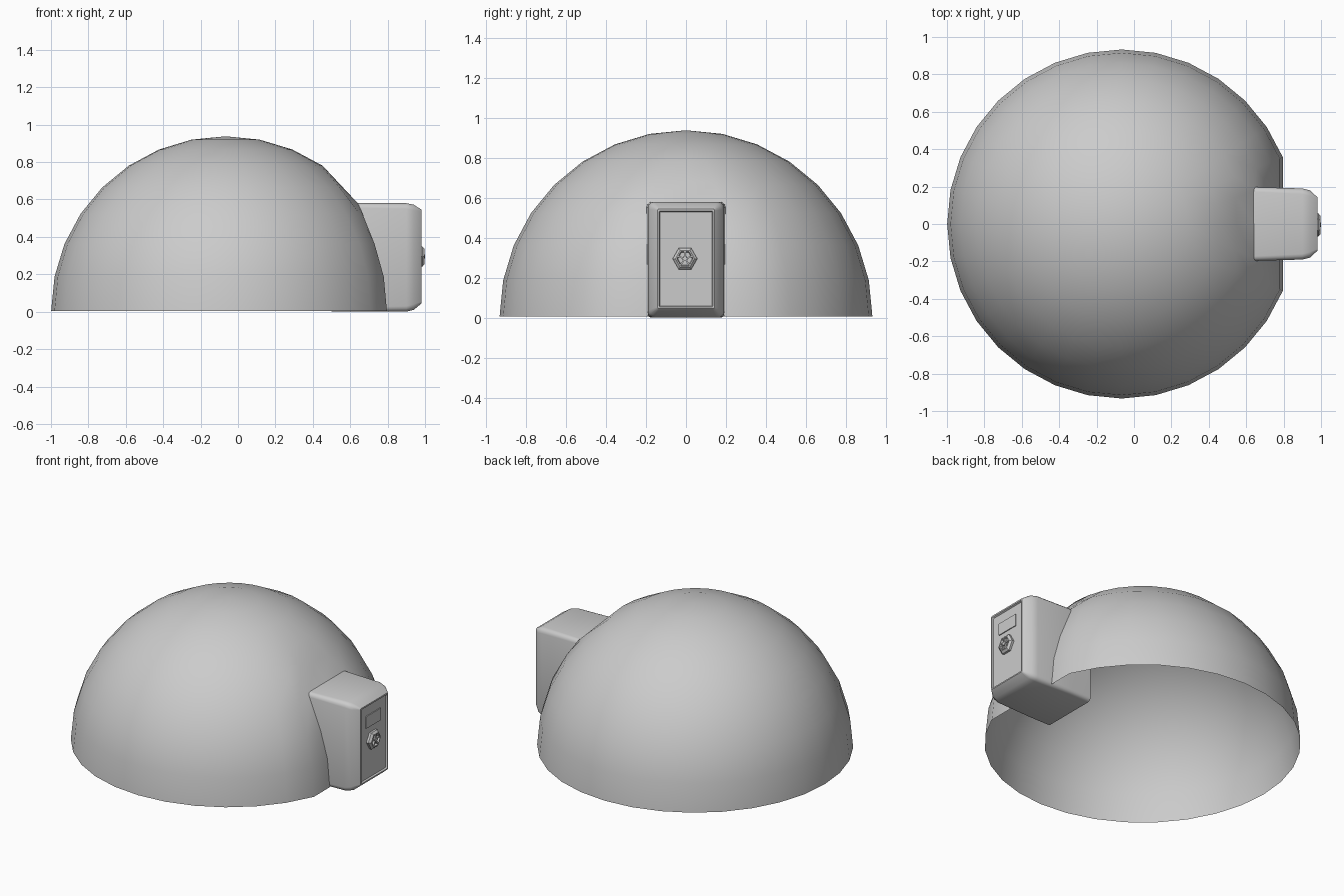
import bpy
import bmesh
from math import cos, sin, pi, radians
from mathutils import Vector

cube = bpy.data.objects.get("Cube")
if cube:
    bpy.data.objects.remove(cube)

grey = bpy.data.materials.new("plain_grey")
grey.use_nodes = True
colour = (0.6, 0.6, 0.6, 1)
grey.diffuse_color = colour
grey.node_tree.nodes["Principled BSDF"].inputs["Base Color"].default_value = colour


def finish(name, bm, fix_normals=True):
    """Turn a bmesh into a smooth-shaded object with sharp edges kept."""
    if fix_normals:
        bmesh.ops.recalc_face_normals(bm, faces=bm.faces)
    mesh = bpy.data.meshes.new(name)
    bm.to_mesh(mesh)
    bm.free()
    mesh.materials.append(grey)
    obj = bpy.data.objects.new(name, mesh)
    bpy.context.collection.objects.link(obj)
    bpy.ops.object.select_all(action='DESELECT')
    obj.select_set(True)
    bpy.context.view_layer.objects.active = obj
    bpy.ops.object.shade_smooth_by_angle(angle=radians(35))
    return obj


def loft(name, rings):
    """Skin a row of equal-sized rings and cap both ends."""
    bm = bmesh.new()
    loops = [[bm.verts.new(p) for p in ring] for ring in rings]
    n = len(rings[0])
    for a, b in zip(loops, loops[1:]):
        for k in range(n):
            m = (k + 1) % n
            bm.faces.new((a[k], a[m], b[m], b[k]))
    bm.faces.new(loops[0])
    bm.faces.new(loops[-1])
    return finish(name, bm)


def rounded_ring(x, half, low, high, r, steps=3):
    """Rounded rectangle lying across the x axis."""
    pts = []
    corners = ((half - r, high - r), (r - half, high - r),
               (r - half, low + r), (half - r, low + r))
    for q, (y, z) in enumerate(corners):
        for s in range(steps + 1):
            a = pi / 2 * (q + s / steps)
            pts.append((x, y + r * cos(a), z + r * sin(a)))
    return pts


def hex_ring(x, r, y=-0.005, z=0.295):
    return [(x, y + r * cos(k * pi / 3), z + r * sin(k * pi / 3)) for k in range(6)]


# Dome: open half sphere, drawn in to meet the housing on the +x side
RADIUS, CX, BASE = 0.933, -0.066, 0.005
SEGS, ROWS, STEP = 32, 8, pi / 16
TOP_BACK = Vector((0.645, 0, 0.575))


def sphere_point(i, j):
    e, a = i * STEP, j * STEP
    return Vector((CX + RADIUS * cos(e) * cos(a), RADIUS * cos(e) * sin(a),
                   BASE + RADIUS * sin(e)))


def dome_point(i, j):
    p = sphere_point(i, j)
    if abs(j) <= 1:
        if i < 3:
            p.x, p.y = sphere_point(i, 2).x, 0.19 * j
        elif i == 3:
            p = TOP_BACK + Vector((0, 0.18 * j, 0))
        elif i == 4:
            p = (sphere_point(5, j) + TOP_BACK + Vector((0, 0.18 * j, 0))) / 2
    return p


bm = bmesh.new()
grid = {(i, j): bm.verts.new(dome_point(i, j))
        for i in range(ROWS) for j in range(-16, 16)}
pole = bm.verts.new((CX, 0, BASE + RADIUS))
for j in range(-16, 16):
    k = j + 1 if j < 15 else -16
    for i in range(ROWS - 1):
        if not (i < 3 and j in (-1, 0)):
            bm.faces.new((grid[i, j], grid[i, k], grid[i + 1, k], grid[i + 1, j]))
    bm.faces.new((grid[ROWS - 1, j], grid[ROWS - 1, k], pole))
for v in [v for v in bm.verts if not v.link_faces]:
    bm.verts.remove(v)
finish("dome_shell", bm, False)

# Housing: rounded box with chamfered front and recessed panel
loft("vent_housing", [
    rounded_ring(0.50, 0.197, 0, 0.58, 0.025),
    rounded_ring(0.645, 0.197, 0, 0.58, 0.025),
    rounded_ring(0.90, 0.19, 0, 0.58, 0.03),
    rounded_ring(0.94, 0.18, 0.01, 0.572, 0.03),
    rounded_ring(0.982, 0.142, 0.045, 0.545, 0.008),
    rounded_ring(0.982, 0.134, 0.053, 0.535, 0.005),
    rounded_ring(0.972, 0.130, 0.058, 0.53, 0.004)])

# Small blank plate on the panel
loft("panel_plate", [rounded_ring(x, 0.077, 0.39, 0.468, 0.003)
                     for x in (0.97, 0.978)])

# Hexagonal valve with a sunken centre and spokes
loft("valve_nut", [hex_ring(0.97, 0.062), hex_ring(0.986, 0.062),
                   hex_ring(0.998, 0.048), hex_ring(0.998, 0.041),
                   hex_ring(0.985, 0.036)])
loft("valve_hub", [hex_ring(0.98, 0.014), hex_ring(1.0, 0.012)])
for k in range(5):
    a = pi / 2 + k * pi * 2 / 5
    out, side = Vector((0, cos(a), sin(a))), Vector((0, -sin(a), cos(a)))
    rings = []
    for x in (0.98, 0.997):
        centre = Vector((x, -0.005, 0.295))
        rings.append([centre + out * d + side * w for d, w in
                      ((0.008, 0.004), (0.038, 0.004), (0.038, -0.004), (0.008, -0.004))])
    loft("valve_spoke_%d" % (k + 1), rings)
